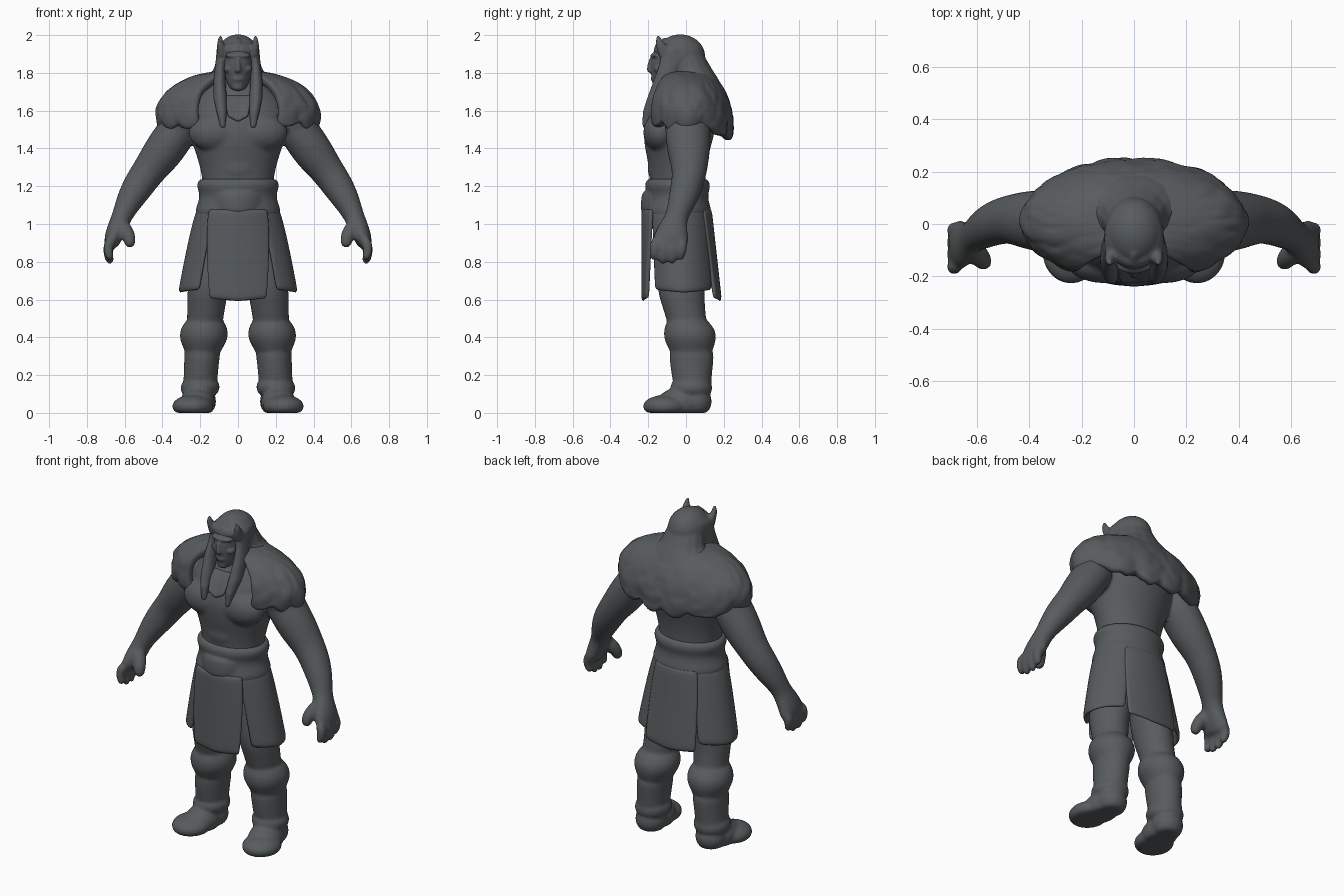
import bpy, bmesh, math, random
from mathutils import Vector

random.seed(4)
if "Cube" in bpy.data.objects:
    bpy.data.objects.remove(bpy.data.objects["Cube"])

grey = bpy.data.materials.new("slate grey")
grey.use_nodes = True
colour = (0.098, 0.107, 0.112, 1)
grey.diffuse_color = colour
grey.node_tree.nodes["Principled BSDF"].inputs["Base Color"].default_value = colour


def finish(name, bm, levels=2):
    bmesh.ops.recalc_face_normals(bm, faces=bm.faces)
    for f in bm.faces:
        f.smooth = True
    mesh = bpy.data.meshes.new(name)
    bm.to_mesh(mesh)
    bm.free()
    mesh.materials.append(grey)
    ob = bpy.data.objects.new(name, mesh)
    bpy.context.collection.objects.link(ob)
    if levels:
        sub = ob.modifiers.new("Subdivision", 'SUBSURF')
        sub.levels = sub.render_levels = levels
    return ob


def loft(name, rings, follow=False, sides=14):
    """Skin elliptical rings (x, y, z, rx, ry); follow turns them along the path."""
    bm = bmesh.new()
    pts = [Vector(r[:3]) for r in rings]
    loops = []
    for i, r in enumerate(rings):
        t = Vector((0, 0, 1))
        if follow:
            t = (pts[min(i + 1, len(pts) - 1)] - pts[max(i - 1, 0)]).normalized()
        u = Vector((0, 1, 0)).cross(t).normalized()
        v = t.cross(u)
        rx, ry = r[3], r[-1]
        angles = [math.tau * k / sides for k in range(sides)]
        loops.append([bm.verts.new(pts[i] + u * rx * math.cos(a) + v * ry * math.sin(a))
                      for a in angles])
    for a, b in zip(loops, loops[1:]):
        for k in range(sides):
            n = (k + 1) % sides
            bm.faces.new((a[k], a[n], b[n], b[k]))
    bm.faces.new(loops[0])
    bm.faces.new(loops[-1])
    return finish(name, bm)


def ball(name, centre, size):
    bm = bmesh.new()
    bmesh.ops.create_uvsphere(bm, u_segments=24, v_segments=16, radius=1)
    for v in bm.verts:
        v.co = Vector(c + p * s for c, p, s in zip(centre, v.co, size))
    return finish(name, bm, 0)


def sheet(name, fn, nu, nv, thick):
    """Curved cloth from fn(u, v), both running from 0 to 1."""
    bm = bmesh.new()
    g = [[bm.verts.new(fn(i / nu, j / nv)) for j in range(nv + 1)] for i in range(nu + 1)]
    for i in range(nu):
        for j in range(nv):
            bm.faces.new((g[i][j], g[i + 1][j], g[i + 1][j + 1], g[i][j + 1]))
    ob = finish(name, bm, 0)
    s = ob.modifiers.new("Thickness", 'SOLIDIFY')
    s.thickness, s.offset = thick, 0
    sub = ob.modifiers.new("Subdivision", 'SUBSURF')
    sub.levels = sub.render_levels = 1
    return ob


def fuse(name, parts, voxel, rounds):
    """Join overlapping parts into one sculpted skin."""
    bpy.ops.object.select_all(action='DESELECT')
    for p in parts:
        p.select_set(True)
    bpy.context.view_layer.objects.active = parts[0]
    bpy.ops.object.join()
    ob = parts[0]
    ob.name = name
    r = ob.modifiers.new("Skin", 'REMESH')
    r.mode, r.voxel_size, r.use_smooth_shade = 'VOXEL', voxel, True
    s = ob.modifiers.new("Soften", 'SMOOTH')
    s.factor, s.iterations = 0.5, rounds


# Body: torso, muscles, arms and hands
body = [loft("torso", [
    (0, -.04, 1.05, .18, .15), (0, -.045, 1.2, .19, .15), (0, -.045, 1.3, .205, .155),
    (0, -.045, 1.4, .24, .178), (0, -.035, 1.5, .27, .2), (0, -.02, 1.6, .28, .18),
    (0, 0, 1.7, .21, .135), (0, -.02, 1.77, .09, .09), (0, -.04, 1.85, .075, .07)]),
    ball("belly", (0, -.12, 1.3), (.13, .085, .1)),
    ball("breastbone", (0, -.14, 1.49), (.12, .08, .08))]
for s in (-1, 1):
    body.append(ball("chest", (s * .115, -.135, 1.485), (.15, .092, .105)))
    body.append(ball("shoulder", (s * .31, .005, 1.55), (.105, .125, .12)))
    body.append(loft("arm", [
        (s * .26, .01, 1.58, .1, .12), (s * .33, .01, 1.48, .11, .125),
        (s * .405, .015, 1.37, .11, .115), (s * .47, .02, 1.285, .09, .095),
        (s * .53, .005, 1.2, .087, .088), (s * .583, -.025, 1.11, .07, .075),
        (s * .615, -.05, 1.04, .054, .058), (s * .64, -.068, .98, .054, .08),
        (s * .665, -.08, .92, .047, .1), (s * .673, -.085, .875, .036, .092)], True))
    for i in range(4):
        y = -.157 + i * .047
        tip = .785 + (.02 if i in (0, 3) else 0)
        body.append(loft("finger", [
            (s * .668, y, .93, .03), (s * .69, y - .006, .88, .032),
            (s * .686, y - .01, tip + .04, .028), (s * .672, y - .014, tip, .02)], True, 8))
    body.append(loft("thumb", [
        (s * .63, -.085, 1.01, .046), (s * .592, -.118, .96, .046),
        (s * .572, -.145, .92, .038), (s * .57, -.152, .872, .028)], True, 8))
fuse("body", body, .011, 6)

# Head: skull, nose, brow, cheeks
head = [loft("skull", [
    (0, -.125, 1.705, .03, .035), (0, -.115, 1.725, .05, .06), (0, -.09, 1.77, .07, .095),
    (0, -.075, 1.83, .082, .118), (0, -.07, 1.89, .09, .118), (0, -.06, 1.95, .08, .1)]),
    loft("nose", [(0, -.178, 1.8, .022, .028), (0, -.188, 1.815, .02, .024),
                  (0, -.185, 1.85, .014, .02), (0, -.178, 1.885, .012, .016)], sides=8),
    ball("brow", (0, -.155, 1.89), (.07, .036, .014)),
    ball("lips", (0, -.168, 1.768), (.032, .02, .014)),
    ball("chin", (0, -.15, 1.725), (.032, .026, .022))]
for s in (-1, 1):
    head.append(ball("cheek", (s * .045, -.14, 1.82), (.032, .032, .022)))
fuse("head", head, .007, 3)

# Hair: cap, sloping mane, front locks, and the horned circlet worked into it
hair = [ball("cap", (0, -.03, 1.887), (.114, .132, .117)),
        loft("mane", [(0, .16, 1.52, .16, .07), (0, .14, 1.62, .19, .1),
                      (0, .1, 1.7, .2, .11), (0, .06, 1.765, .175, .115),
                      (0, .03, 1.82, .13, .11), (0, .005, 1.88, .112, .1),
                      (0, -.01, 1.94, .09, .085)]),
        loft("circlet", [(0, -.045, 1.9, .1, .122), (0, -.045, 1.915, .112, .128),
                         (0, -.04, 1.94, .107, .126), (0, -.04, 1.955, .09, .11)], sides=24),
        loft("circlet_peak", [(0, -.155, 1.915, .03, .018), (0, -.145, 1.95, .022, .018),
                              (0, -.11, 1.985, .01, .012)], sides=8)]
for s in (-1, 1):
    hair.append(loft("lock", [
        (s * .08, -.06, 1.93, .033, .07), (s * .094, -.085, 1.84, .027, .06),
        (s * .098, -.12, 1.75, .034, .058), (s * .094, -.16, 1.66, .036, .05),
        (s * .086, -.195, 1.59, .028, .036), (s * .08, -.218, 1.51, .014)], sides=10))
    hair.append(loft("circlet_horn", [
        (s * .085, -.11, 1.89, .026, .036), (s * .091, -.128, 1.94, .022, .032),
        (s * .094, -.142, 1.97, .015, .02), (s * .092, -.148, 1.998, .008)], sides=8))
fuse("hair", hair, .008, 4)


# Fur mantle, wrapped round the back and shoulders and open at the front
def mantle(u, v):
    phi = (u - .5) * 2 * 2.6
    side = math.sin(phi) ** 2
    back = max(0, math.cos(phi))
    bend = 1.95 * v
    out = math.sin(bend)
    drop = (1 - math.cos(bend)) / (1 - math.cos(1.95))
    drop += (.2 + back * .4) * (v - drop)
    tuft = abs(math.sin(phi * 5.5 + math.sin(phi * 3))) * v ** 3
    fur = random.uniform(-.011, .011) * v
    x = (.09 + (.315 + .014 * tuft + fur) * out) * math.sin(phi)
    y = .01 + (.1 + (.1 + .012 * back + .014 * tuft + fur) * out) * math.cos(phi)
    z = 1.787 - (.25 + .07 * back ** 2 - .015 * (1 - side)) * drop - .04 * tuft + fur
    return (x, y, z)


sheet("fur_mantle", mantle, 64, 14, .05)

# Neckline: a shallow pointed collar lying on the chest
sheet("collar", lambda u, v: ((u - .5) * .15 * (1 - .3 * v), -.135 - .085 * v ** .8,
                              1.68 - .11 * v - .03 * v * (1 - abs(2 * u - 1))), 8, 6, .02)

# Waist: sash with rolled edges and a broad front clasp
waist = [loft("sash", [(0, -.045, z, rx, ry) for z, rx, ry in (
    (1.02, .2, .15), (1.035, .222, .172), (1.07, .23, .183), (1.1, .218, .172),
    (1.14, .206, .163), (1.17, .208, .166), (1.2, .222, .176), (1.23, .213, .168),
    (1.245, .19, .148))], sides=24),
    loft("belt_clasp", [(0, -.09, 1.045, .12, .13), (0, -.09, 1.065, .15, .152),
                        (0, -.09, 1.12, .155, .15), (0, -.09, 1.165, .15, .145),
                        (0, -.09, 1.18, .12, .125)], sides=24)]
fuse("waist_sash", waist, .009, 2)


# Skirt: four hanging panels with slits between them
def panel(name, middle, top, bottom, hem, lift=0):
    def point(u, v):
        a = middle + (2 * u - 1) * (top + (bottom - top) * v)
        z = 1.08 + (hem - 1.08) * v
        k = (1.08 - z) / .45
        return ((.205 + .102 * k ** .8 + lift) * math.cos(a),
                -.045 + .025 * k + (.162 + .025 * k + lift) * math.sin(a),
                z + .015 * v * abs(2 * u - 1))
    sheet(name, point, 16, 10, .022)


quarter = math.pi / 2
panel("skirt_front", -quarter, .75, .47, .59, .019)
panel("skirt_back", quarter, .7, .55, .59, .008)
panel("skirt_left", .06, 1.0, .9, .635)
panel("skirt_right", math.pi - .06, 1.0, .9, .635)

# Legs: thigh, fur cuff, boot, ankle wrap and foot as one soft skin per side
for s, side in ((1, "left"), (-1, "right")):
    leg = [loft("thigh", [
        (s * .11, -.01, 1.0, .11, .13), (s * .135, -.02, .8, .12, .135),
        (s * .16, -.028, .65, .112, .13), (s * .168, -.012, .56, .103, .115),
        (s * .176, .005, .48, .098, .108), (s * .18, .02, .4, .09, .1)]),
        loft("cuff", [
            (s * .188, .028, .3, .09, .105), (s * .185, .026, .345, .105, .122),
            (s * .182, .022, .385, .128, .139), (s * .18, .02, .43, .131, .141),
            (s * .178, .012, .47, .114, .122), (s * .176, .008, .5, .09, .1)], sides=18),
        loft("boot", [
            (s * .205, .04, .06, .085, .09), (s * .202, .035, .13, .092, .1),
            (s * .197, .03, .2, .093, .11), (s * .192, .03, .28, .095, .12),
            (s * .186, .028, .36, .104, .124)]),
        loft("ankle_wrap", [
            (s * .202, .035, .09, .085, .09), (s * .202, .03, .112, .103, .11),
            (s * .2, .028, .145, .107, .114), (s * .197, .03, .18, .09, .1)], sides=18)]
    foot = [ball("heel", (s * .205, .045, .06), (.09, .092, .085)),
            ball("instep", (s * .215, -.03, .05), (.095, .125, .085)),
            ball("toes", (s * .24, -.11, .035), (.11, .119, .06))]
    for part in foot:
        for v in part.data.vertices:
            v.co.z = max(v.co.z, 0)
    fuse(side + "_leg_and_boot", leg + foot, .01, 4)
